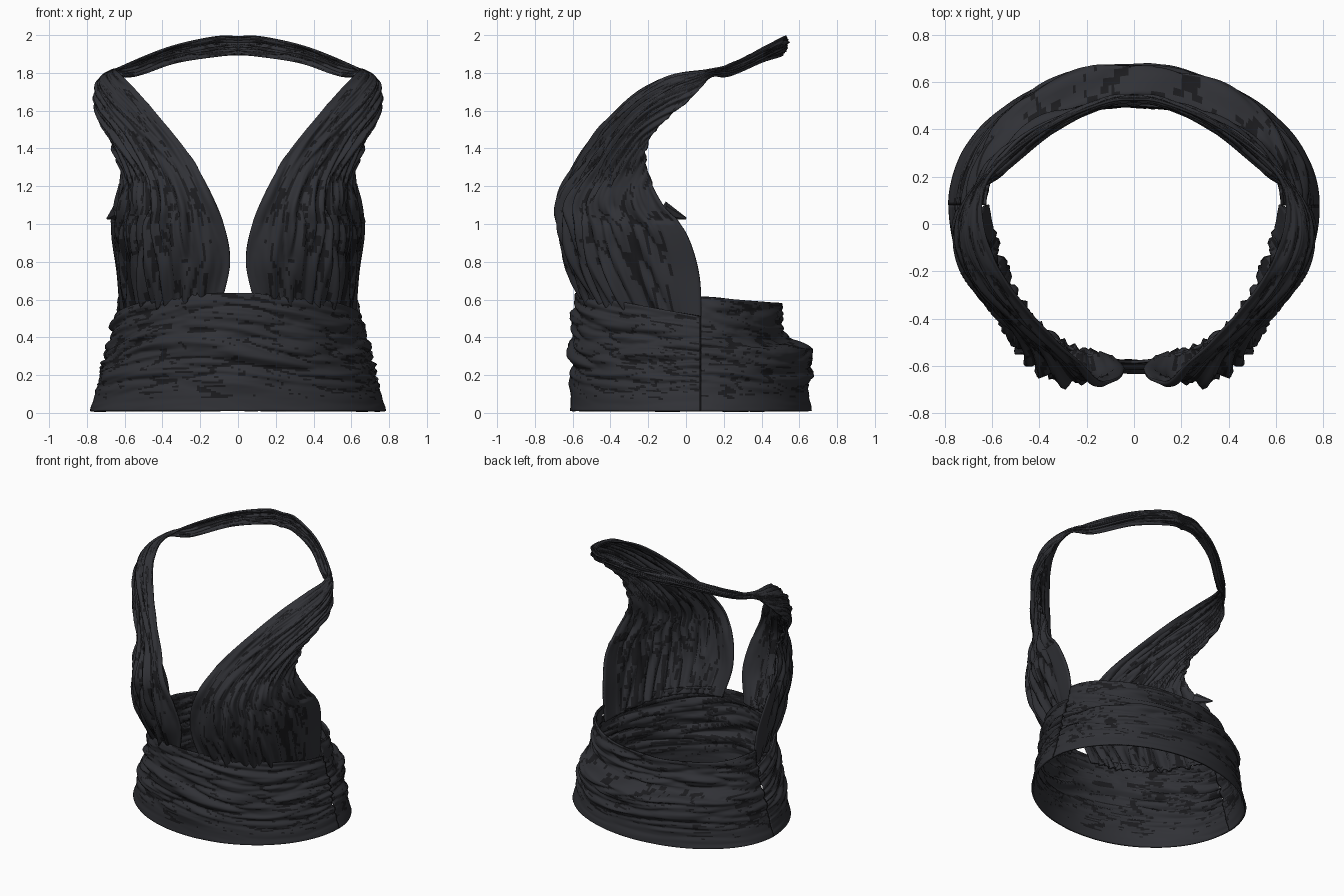
import bpy, bmesh, math
from mathutils import Vector, noise

cube = bpy.data.objects.get("Cube")
if cube:
    bpy.data.objects.remove(cube)


def material(name, colour):
    mat = bpy.data.materials.new(name)
    mat.use_nodes = True
    mat.diffuse_color = colour
    bsdf = mat.node_tree.nodes["Principled BSDF"]
    bsdf.inputs["Base Color"].default_value = colour
    bsdf.inputs["Roughness"].default_value = 0.8
    return mat


cloth = material("charcoal cloth", (0.03, 0.031, 0.037, 1))
crease = material("dark crease", (0.011, 0.011, 0.013, 1))


def interp(table, t):
    """Linear lookup in a list of tuples whose first entry is the key."""
    for a, b in zip(table, table[1:]):
        if t <= b[0]:
            k = max(0, (t - a[0]) / (b[0] - a[0]))
            return [p + (q - p) * k for p, q in zip(a[1:], b[1:])]
    return table[-1][1:]


def sheet(name, surface, fold, nu, nv, mirror=False):
    """Cloth sheet over u, v in 0..1; fold gives (height, is_crease)."""
    bm = bmesh.new()
    grid, dark, e = [], {}, 0.004
    for j in range(nv + 1):
        row = []
        for i in range(nu + 1):
            u, v = i / nu, j / nv
            p = surface(u, v)
            u0, v0 = min(u, 1 - e), min(v, 1 - e)
            q = surface(u0, v0)
            n = (surface(u0 + e, v0) - q).cross(surface(u0, v0 + e) - q).normalized()
            height, dark[i, j] = fold(u, v)
            row.append(bm.verts.new(p + n * height))
        grid.append(row)
    for j in range(nv):
        for i in range(nu):
            f = bm.faces.new((grid[j][i], grid[j][i + 1], grid[j + 1][i + 1], grid[j + 1][i]))
            f.material_index = int(dark[i, j])
            f.smooth = True
    mesh = bpy.data.meshes.new(name)
    bm.to_mesh(mesh)
    bm.free()
    mesh.materials.append(cloth)
    mesh.materials.append(crease)
    obj = bpy.data.objects.new(name, mesh)
    bpy.context.collection.objects.link(obj)
    solid = obj.modifiers.new("thickness", "SOLIDIFY")
    solid.thickness = 0.012
    if mirror:
        mod = obj.modifiers.new("mirror", "MIRROR")
        mod.use_mirror_merge = False
    return obj


def pleat(a, b, seed, depth):
    """Soft folds with sharp valleys; valleys are broken into streaks."""
    n = abs(noise.noise(Vector((a, b, seed))))
    fine = abs(noise.noise(Vector((a * 2.3, b * 1.6, seed + 5))))
    patch = noise.noise(Vector((a * 0.7, b * 2.5, seed + 9)))
    height = depth * (2 * n + 0.7 * fine - 0.7)
    return height, min(n, fine) < 0.06 and patch > -0.12


# Waistband: z, half width, front depth, back depth
BAND = [(0.01, 0.785, 0.615, 0.665), (0.1, 0.755, 0.61, 0.65), (0.2, 0.735, 0.61, 0.655),
        (0.3, 0.705, 0.61, 0.675), (0.345, 0.695, 0.61, 0.675), (0.385, 0.68, 0.605, 0.525),
        (0.5, 0.66, 0.605, 0.515), (0.6, 0.635, 0.595, 0.51), (0.65, 0.63, 0.585, 0.51)]
SEAM = 0.08


def band_surface(front):
    def surface(u, v):
        s, c = math.sin(math.pi * u), math.cos(math.pi * u)
        top = 0.51 + 0.125 * s if front else 0.615 - 0.035 * s
        z = 0.01 + (top - 0.01) * v
        half, fore, back = interp(BAND, z)
        if front:
            return Vector((-half * c, SEAM - (fore + SEAM) * s, z))
        return Vector((half * c, SEAM + (back - SEAM) * s, z))
    return surface


def band_fold(seed):
    def fold(u, v):
        # Gathers pinch toward the side seams and fade at the hem
        sway = 0.5 * math.sin(u * 9 + seed)
        gather = min(1, max(0.15, (v - 0.12) * 5)) * min(1, (1 - v) * 8 + 0.2)
        height, dark = pleat(v * 10 + sway, u * 5, seed, 0.024 * gather)
        return height, (dark and v > 0.1) or u > 0.993
    return fold


sheet("front_waistband", band_surface(True), band_fold(1.3), 180, 64)
sheet("back_waistband", band_surface(False), band_fold(4.7), 180, 64)

# Cup and neck strap: neckline edge, middle and armhole edge of each row
ROWS = [
    ((.09, -.57, .57), (.44, -.39, .55), (.625, .08, .49)),
    ((.045, -.61, .78), (.47, -.5, .78), (.64, .07, .73)),
    ((.07, -.66, .98), (.49, -.54, .98), (.67, 0, .95)),
    ((.14, -.67, 1.16), (.47, -.55, 1.12), (.66, -.12, 1.1)),
    ((.26, -.57, 1.37), (.51, -.46, 1.3), (.63, -.2, 1.26)),
    ((.41, -.42, 1.56), (.6, -.36, 1.48), (.67, -.21, 1.41)),
    ((.54, -.25, 1.71), (.7, -.22, 1.64), (.73, -.12, 1.54)),
    ((.62, -.07, 1.79), (.74, -.05, 1.75), (.755, .02, 1.66)),
    ((.64, .11, 1.82), (.69, .13, 1.81), (.69, .13, 1.77)),
    ((.58, .25, 1.855), (.58, .25, 1.82), (.54, .22, 1.785)),
    ((.35, .42, 1.945), (.36, .43, 1.9), (.33, .39, 1.85)),
    ((.12, .52, 1.995), (.12, .53, 1.94), (.11, .5, 1.885)),
    ((0, .53, 1.995), (0, .54, 1.94), (0, .51, 1.89)),
]
ROWS = [[Vector(p) for p in row] for row in ROWS]


def cup_surface(u, v):
    t = v * (len(ROWS) - 1)
    k = min(int(t), len(ROWS) - 2)
    t -= k
    near = [ROWS[min(max(k + d, 0), len(ROWS) - 1)] for d in (-1, 0, 1, 2)]
    # Smooth spline along the rows, quadratic arc across them
    w = [(-t + 2 * t * t - t ** 3) / 2, (2 - 5 * t * t + 3 * t ** 3) / 2,
         (t + 4 * t * t - 3 * t ** 3) / 2, (t ** 3 - t * t) / 2]
    a, m, b = (sum((row[i] * f for row, f in zip(near, w)), Vector()) for i in range(3))
    return a * (1 - u) * (1 - 2 * u) + m * 4 * u * (1 - u) + b * u * (2 * u - 1)


def cup_fold(u, v):
    # Deep pleats over the bust, finer on the strap, plain under the arm
    strap = min(1, max(0, (v - 0.3) * 3))
    depth = 0.034 * (1 - strap) + 0.009 * strap
    plain = v < 0.2 and u > 0.9
    count = 14 - 7 * strap
    edge = min(1, 0.3 + u * 6)
    height, dark = pleat(u * count + 0.4 * math.sin(v * 7), v * 6, 2.1,
                         0.003 if plain else depth * edge)
    return height, dark and not plain and u > 0.06


sheet("cup_and_neck_strap", cup_surface, cup_fold, 76, 130, mirror=True)

# Loose gathered tuft at the right armhole
bm = bmesh.new()
bmesh.ops.create_cone(bm, cap_ends=True, segments=6, radius1=0.05, radius2=0.006, depth=0.14)
mesh = bpy.data.meshes.new("armhole_tuft")
bm.to_mesh(mesh)
bm.free()
mesh.materials.append(cloth)
tuft = bpy.data.objects.new("armhole_tuft", mesh)
tuft.location = (-0.665, -0.06, 1.05)
tuft.scale = (0.5, 1, 1)
tuft.rotation_euler = Vector((-0.35, 0.9, -0.15)).to_track_quat("Z", "Y").to_euler()
tuft.rotation_euler = Vector((-0.4, 0.85, -0.3)).to_track_quat("Z", "Y").to_euler()
bpy.context.collection.objects.link(tuft)
